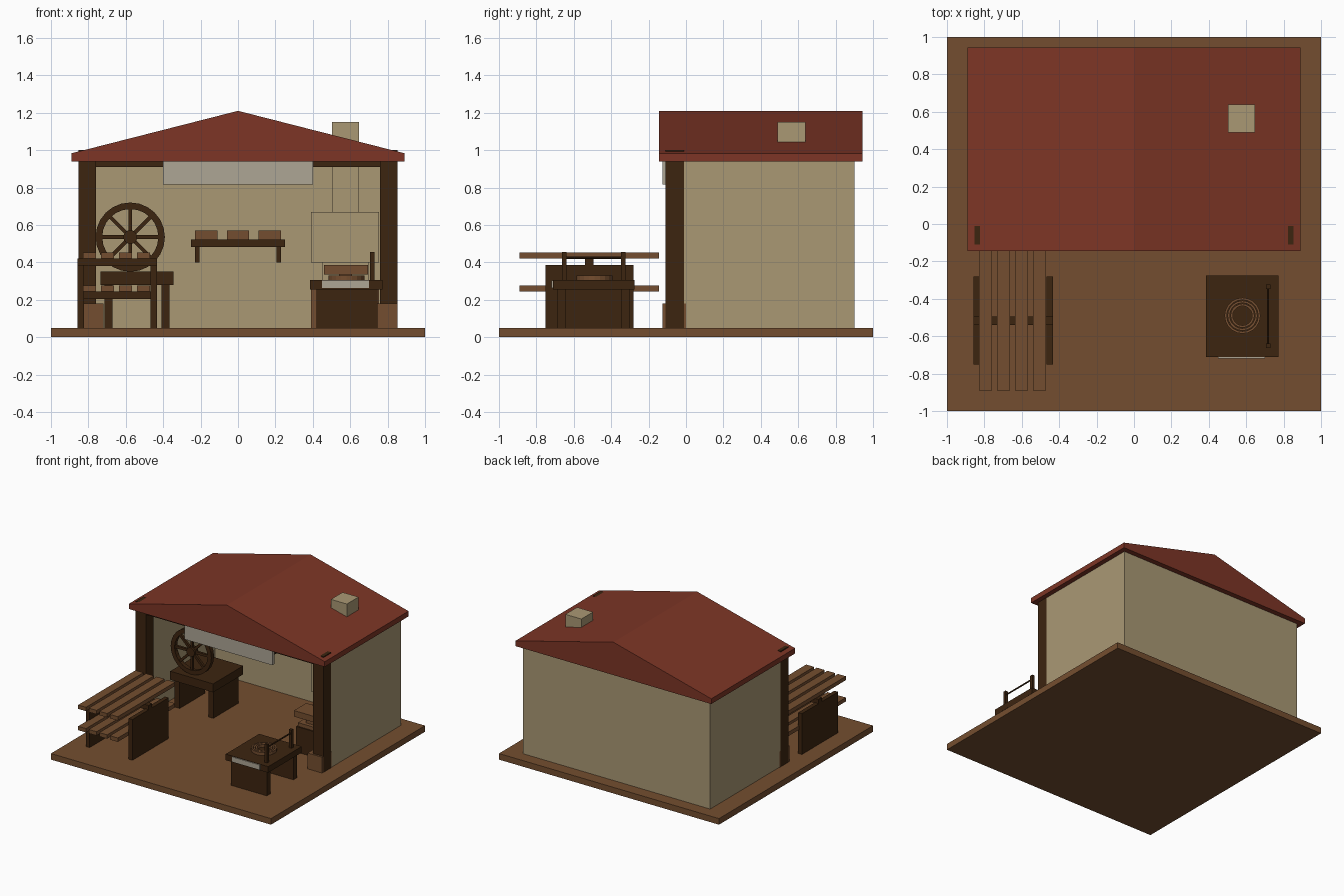
import bpy, bmesh, math
from mathutils import Matrix

if "Cube" in bpy.data.objects:
    bpy.data.objects.remove(bpy.data.objects["Cube"])


def material(name, rgb):
    m = bpy.data.materials.new(name)
    m.diffuse_color = (*rgb, 1)
    m.use_nodes = True
    m.node_tree.nodes["Principled BSDF"].inputs["Base Color"].default_value = m.diffuse_color
    return m


TAN = material("tan_plaster", (0.40, 0.315, 0.175))
BROWN = material("brown_wood", (0.175, 0.076, 0.029))
DARK = material("dark_wood", (0.046, 0.018, 0.005))
RED = material("red_roof", (0.205, 0.036, 0.019))
GREY = material("pale_grey", (0.42, 0.38, 0.30))


def finish(name, bm, mat):
    bmesh.ops.recalc_face_normals(bm, faces=bm.faces)
    me = bpy.data.meshes.new(name)
    bm.to_mesh(me)
    bm.free()
    me.materials.append(mat)
    ob = bpy.data.objects.new(name, me)
    bpy.context.collection.objects.link(ob)
    return ob


def box(name, x, y, z, mat):
    """Box from (min, max) ranges on each axis."""
    bm = bmesh.new()
    size = [b - a for a, b in (x, y, z)]
    mid = [(a + b) / 2 for a, b in (x, y, z)]
    bmesh.ops.create_cube(bm, size=1, matrix=Matrix.Translation(mid) @ Matrix.Diagonal((*size, 1)))
    return finish(name, bm, mat)


def prism(name, pts, y0, y1, mat):
    """Extrude an x,z profile along y."""
    bm = bmesh.new()
    f = bm.faces.new([bm.verts.new((x, y0, z)) for x, z in pts])
    r = bmesh.ops.extrude_face_region(bm, geom=[f])
    bmesh.ops.translate(bm, vec=(0, y1 - y0, 0),
                        verts=[v for v in r["geom"] if isinstance(v, bmesh.types.BMVert)])
    return finish(name, bm, mat)


def ring(name, r_in, r_out, h, n, mat, matrix):
    """Square-section ring around z."""
    bm = bmesh.new()
    prof = [(r_in, -h / 2), (r_out, -h / 2), (r_out, h / 2), (r_in, h / 2)]
    loops = [[bm.verts.new((r * math.cos(2 * math.pi * i / n), r * math.sin(2 * math.pi * i / n), z))
              for r, z in prof] for i in range(n)]
    for i in range(n):
        a, b = loops[i], loops[(i + 1) % n]
        for j in range(4):
            k = (j + 1) % 4
            bm.faces.new((a[j], a[k], b[k], b[j]))
    bm.transform(matrix)
    return finish(name, bm, mat)


def rod(name, r, length, n, mat, matrix):
    bm = bmesh.new()
    bmesh.ops.create_cone(bm, cap_ends=True, segments=n, radius1=r, radius2=r, depth=length, matrix=matrix)
    return finish(name, bm, mat)


# Ground slab and building shell
box("base", (-1, 1), (-1, 1), (0, 0.05), BROWN)
box("back_wall", (-0.85, 0.85), (0.86, 0.9), (0.05, 0.95), TAN)
for s, side in ((-1, "left"), (1, "right")):
    def sx(a, b):
        return tuple(sorted((s * a, s * b)))
    box(side + "_wall", sx(0.81, 0.85), (-0.01, 0.86), (0.05, 0.95), TAN)
    box(side + "_post", sx(0.76, 0.853), (-0.11, -0.01), (0.05, 1.0), DARK)
    box(side + "_post_foot", sx(0.72, 0.852), (-0.125, 0.0), (0.05, 0.18), BROWN)
box("front_beam", (-0.76, 0.76), (-0.1, -0.03), (0.91, 0.95), DARK)
box("sign_board", (-0.4, 0.4), (-0.125, -0.1), (0.815, 0.945), GREY)
prism("roof", [(-0.89, 0.94), (0.89, 0.94), (0.89, 0.983), (0, 1.21), (-0.89, 0.983)], -0.145, 0.943, RED)

# Forge with hood and chimney
box("forge_base", (0.39, 0.755), (0.39, 0.75), (0.05, 0.29), BROWN)
box("forge_back", (0.45, 0.70), (0.5, 0.75), (0.29, 0.4), TAN)
box("forge_hood", (0.39, 0.755), (0.39, 0.75), (0.4, 0.67), TAN)
box("chimney", (0.503, 0.648), (0.488, 0.64), (0.67, 1.15), TAN)

# Anvil on a stump
box("anvil_stump", (0.48, 0.67), (0.07, 0.23), (0.05, 0.26), DARK)
box("anvil_foot", (0.49, 0.66), (0.08, 0.22), (0.26, 0.29), BROWN)
box("anvil_waist", (0.54, 0.61), (0.11, 0.19), (0.29, 0.335), BROWN)
box("anvil_top", (0.46, 0.695), (0.07, 0.23), (0.335, 0.385), BROWN)

# Front work table with coil, label plate and rail
box("work_table_top", (0.385, 0.772), (-0.71, -0.275), (0.255, 0.305), DARK)
for i, y in enumerate((-0.69, -0.345)):
    box(f"work_table_leg_{i}", (0.42, 0.745), (y, y + 0.045), (0.05, 0.255), DARK)
box("table_plate", (0.45, 0.70), (-0.718, -0.709), (0.262, 0.302), GREY)
for i, r in enumerate((0.052, 0.068, 0.084)):
    ring(f"coil_{i}", r, r + 0.012, 0.024, 20, BROWN, Matrix.Translation((0.58, -0.49, 0.317)))
for i, y in enumerate((-0.65, -0.335)):
    box(f"rail_post_{i}", (0.705, 0.729), (y - 0.012, y + 0.012), (0.305, 0.455), DARK)
rod("rail_bar", 0.006, 0.31, 8, DARK,
    Matrix.Translation((0.717, -0.4925, 0.425)) @ Matrix.Rotation(math.pi / 2, 4, 'X'))

# Plank rack: two end panels, cross bars and two layers of planks
for i, x in enumerate((-0.858, -0.468)):
    box(f"rack_panel_{i}", (x, x + 0.034), (-0.75, -0.28), (0.05, 0.385), DARK)
for layer, z in enumerate((0.245, 0.42)):
    box(f"rack_bar_{layer}", (-0.858, -0.434), (-0.54, -0.495), (z - 0.04, z), DARK)
    for i in range(4):
        x = -0.83 + i * 0.0965
        box(f"plank_{layer}_{i}", (x, x + 0.071), (-0.89, -0.145), (z, z + 0.032), BROWN)

# Side table carrying a spoked wheel
box("wheel_table_top", (-0.735, -0.345), (0.17, 0.56), (0.28, 0.35), DARK)
for i, x in enumerate((-0.715, -0.41)):
    box(f"wheel_table_leg_{i}", (x, x + 0.045), (0.2, 0.53), (0.05, 0.28), DARK)
hub = Matrix.Translation((-0.576, 0.23, 0.535)) @ Matrix.Rotation(math.pi / 2, 4, 'X')
ring("wheel_rim", 0.15, 0.185, 0.035, 24, DARK, hub)
rod("wheel_hub", 0.037, 0.05, 16, DARK, hub)
for i in range(4):
    bm = bmesh.new()
    bmesh.ops.create_cube(bm, size=1, matrix=hub @ Matrix.Rotation(i * math.pi / 4, 4, 'Z')
                          @ Matrix.Diagonal((0.32, 0.02, 0.02, 1)))
    finish(f"wheel_spoke_{i}", bm, DARK)

# Wall shelf with three boxes
box("shelf", (-0.25, 0.25), (0.7, 0.86), (0.483, 0.523), DARK)
for i, x in enumerate((-0.23, 0.205)):
    box(f"shelf_bracket_{i}", (x, x + 0.025), (0.72, 0.86), (0.4, 0.483), DARK)
for i, x in enumerate((-0.17, 0, 0.17)):
    box(f"shelf_box_{i}", (x - 0.06, x + 0.06), (0.73, 0.83), (0.523, 0.57), BROWN)
